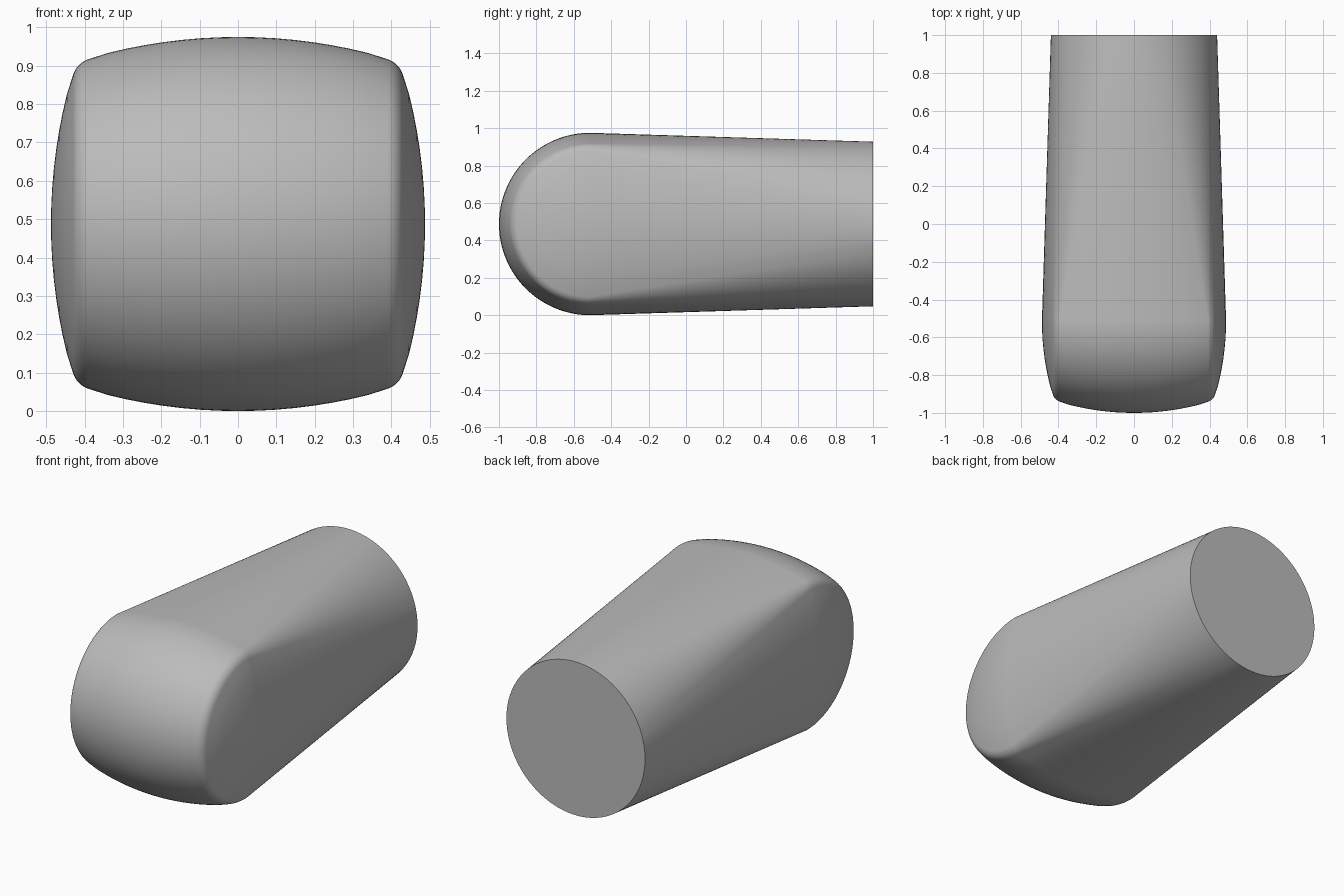
import bpy, bmesh
from math import sin, cos, pi, radians

cube = bpy.data.objects.get("Cube")
if cube:
    bpy.data.objects.remove(cube)

HALF = 0.4875        # half width of the head
ARC = 1.4            # radius of its bulging faces
FILLET = 0.06        # corner rounding
INSET = 0.372        # centre of the corner rounding
BLEND = radians(16.1)  # direction at which face turns into corner
AXIS_Y, AXIS_Z = HALF - 1, HALF
TAIL_R = 0.44


def spread(a, b, n):
    return [a + (b - a) * i / n for i in range(n)]


def pillow(t):
    """Point of the bulged square whose outward normal is t away from up."""
    if t > pi / 2:
        return pillow(pi - t)[0], -pillow(pi - t)[1]
    if t < 0:
        return -pillow(-t)[0], pillow(-t)[1]
    if t < BLEND:
        return ARC * sin(t), HALF - ARC + ARC * cos(t)
    if t > pi / 2 - BLEND:
        return HALF - ARC + ARC * sin(t), ARC * cos(t)
    return INSET + FILLET * sin(t), INSET + FILLET * cos(t)


def skin(bm, rows):
    """Join neighbouring rows of points with quads."""
    grid = [[bm.verts.new(p) for p in row] for row in rows]
    for r, s in zip(grid, grid[1:]):
        for i in range(len(r) - 1):
            bm.faces.new((r[i], r[i + 1], s[i + 1], s[i]))
    return grid


quarter = (spread(0, BLEND, 8) + spread(BLEND, pi / 2 - BLEND, 18)
           + spread(pi / 2 - BLEND, pi / 2, 8) + [pi / 2])
half = [-t for t in reversed(quarter[1:])] + quarter
bm = bmesh.new()

# Rounded front: the upper half outline swept around the sideways axis
steps = 64
head = []
for k in range(steps + 1):
    a = pi * k / steps
    head.append([(x, AXIS_Y - z * sin(a), AXIS_Z + z * cos(a))
                 for x, z in map(pillow, half)])
skin(bm, head)

# Tapering body: bulged square to circle, matched by direction
loop = half + [t + pi for t in half[1:]]
square = head[0] + head[-1][::-1][1:]
circle = [(TAIL_R * sin(t), 1, AXIS_Z + TAIL_R * cos(t)) for t in loop]
end_ring = skin(bm, [square, circle])[-1]

# Flat round end
bm.faces.new(end_ring[:-1])

bmesh.ops.remove_doubles(bm, verts=bm.verts, dist=1e-5)
bmesh.ops.dissolve_degenerate(bm, edges=bm.edges, dist=1e-6)
bmesh.ops.recalc_face_normals(bm, faces=bm.faces)

mesh = bpy.data.meshes.new("rounded_body")
bm.to_mesh(mesh)
bm.free()
body = bpy.data.objects.new("rounded_body", mesh)
bpy.context.collection.objects.link(body)

grey = bpy.data.materials.new("light_grey")
grey.use_nodes = True
colour = (0.5, 0.5, 0.5, 1)
grey.diffuse_color = colour
grey.node_tree.nodes["Principled BSDF"].inputs["Base Color"].default_value = colour
mesh.materials.append(grey)

bpy.context.view_layer.objects.active = body
body.select_set(True)
bpy.ops.object.shade_smooth_by_angle(angle=radians(35))
